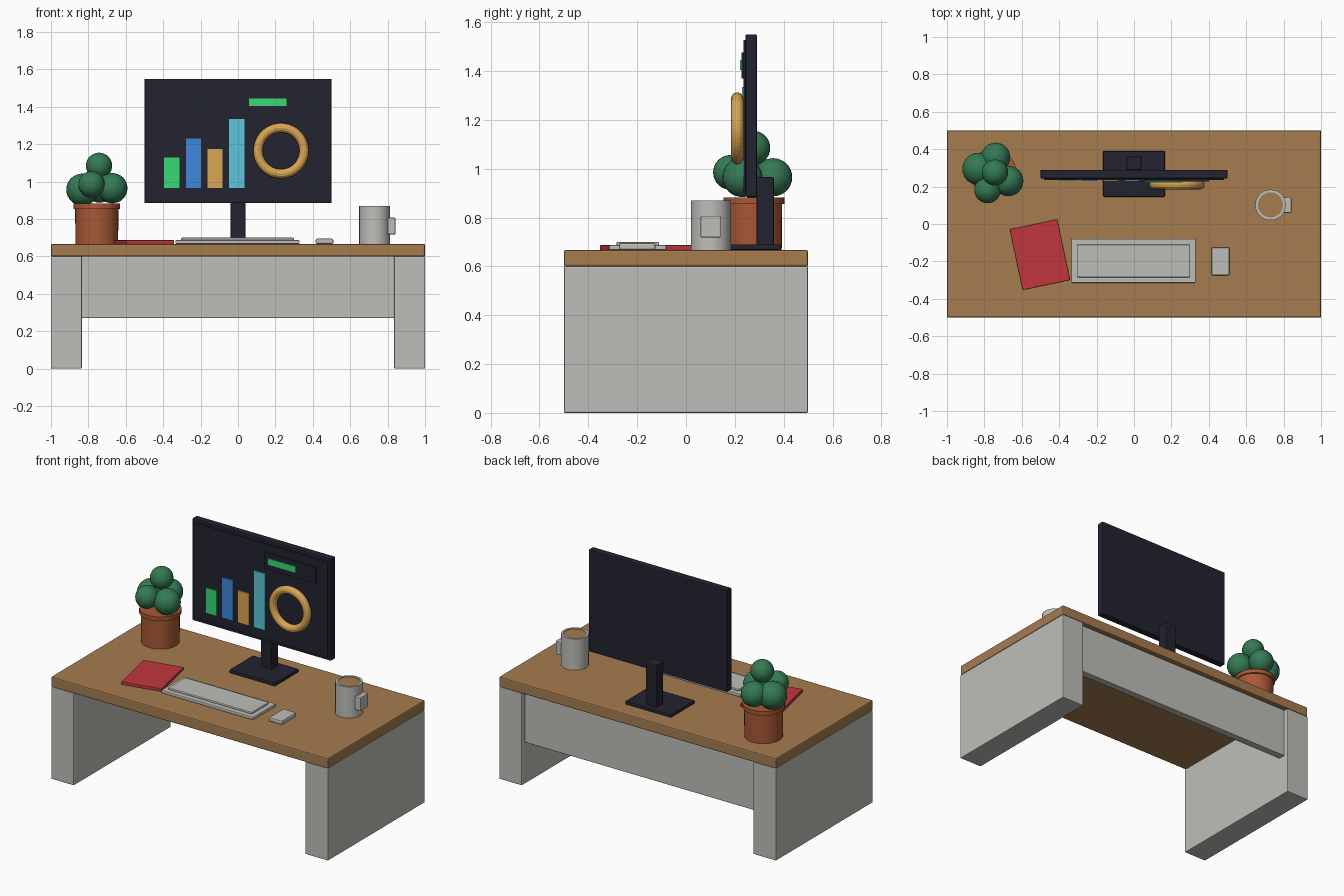
import bpy
from math import radians, pi

default = bpy.data.objects.get("Cube")
if default:
    bpy.data.objects.remove(default, do_unlink=True)


def material(name, hex_code):
    """Flat material from an sRGB hex code, stored as linear values."""
    srgb = [int(hex_code[i:i + 2], 16) / 255 for i in (0, 2, 4)]
    color = [c / 12.92 if c < 0.04 else ((c + 0.055) / 1.055) ** 2.4 for c in srgb] + [1]
    mat = bpy.data.materials.new(name)
    mat.use_nodes = True
    mat.diffuse_color = color
    bsdf = next(n for n in mat.node_tree.nodes if n.type == 'BSDF_PRINCIPLED')
    bsdf.inputs["Base Color"].default_value = color
    return mat


wood = material("warm wood", "A67C50")
grey = material("light grey", "BEBEB9")
dark = material("dark plastic", "232330")
red = material("notebook red", "C1373E")
clay = material("terracotta", "A85835")
leaf = material("leaf green", "347A54")
green = material("chart green", "38D973")
blue = material("chart blue", "3D87DA")
amber = material("chart amber", "DAA653")
cyan = material("chart cyan", "5EC5DA")


def finish(name, mat, smooth=False):
    obj = bpy.context.object
    obj.name = name
    obj.data.materials.append(mat)
    if smooth:
        bpy.ops.object.shade_smooth_by_angle(angle=radians(35))
    return obj


def box(name, mat, x, y, z, bevel=0.005, turn=0):
    """Box from (min, max) ranges along each axis, with softened edges."""
    spans = (x, y, z)
    bpy.ops.mesh.primitive_cube_add(size=1, location=[(a + b) / 2 for a, b in spans])
    obj = finish(name, mat)
    obj.scale = [b - a for a, b in spans]
    bpy.ops.object.transform_apply(location=False, rotation=False, scale=True)
    obj.rotation_euler.z = radians(turn)
    if bevel:
        mod = obj.modifiers.new("soft edges", 'BEVEL')
        mod.width = bevel
        mod.segments = 2
    return obj


def lathe(name, mat, center, profile, sides=32):
    """Surface of revolution from (radius, height) points, closed at the ends."""
    verts, faces = [], []
    from mathutils import Matrix, Vector
    for i in range(sides):
        spin = Matrix.Rotation(2 * pi * i / sides, 3, 'Z')
        verts += [spin @ Vector((r, 0, h)) for r, h in profile]
    n = len(profile)
    for i in range(sides):
        a, b = i * n, (i + 1) % sides * n
        faces += [(a + k, b + k, b + k + 1, a + k + 1) for k in range(n - 1)]
    faces.append([i * n for i in reversed(range(sides))])
    faces.append([i * n + n - 1 for i in range(sides)])
    mesh = bpy.data.meshes.new(name)
    mesh.from_pydata(verts, [], faces)
    obj = bpy.data.objects.new(name, mesh)
    obj.location = center
    bpy.context.collection.objects.link(obj)
    bpy.ops.object.select_all(action='DESELECT')
    obj.select_set(True)
    bpy.context.view_layer.objects.active = obj
    return finish(name, mat, smooth=True)


# Desk
TOP = 0.667
box("desk_top", wood, (-1, 1), (-0.5, 0.5), (0.6, TOP), 0.007)
box("right_leg", grey, (-1, -0.835), (-0.5, 0.5), (0, 0.6))
box("left_leg", grey, (0.835, 1), (-0.5, 0.5), (0, 0.6))
box("back_panel", grey, (-0.835, 0.835), (0.42, 0.47), (0.27, 0.6))

# Monitor and stand
box("monitor_base", dark, (-0.165, 0.165), (0.145, 0.39), (TOP, 0.69))
box("monitor_neck", dark, (-0.04, 0.04), (0.289, 0.36), (0.685, 0.965))
box("monitor_body", dark, (-0.5, 0.5), (0.244, 0.29), (0.885, 1.55))
box("screen", dark, (-0.48, 0.48), (0.236, 0.245), (0.905, 1.528), 0)

# Chart on the screen
bars = [("green", green, 1.13), ("blue", blue, 1.23), ("amber", amber, 1.175), ("cyan", cyan, 1.335)]
for i, (label, mat, height) in enumerate(bars):
    left = -0.395 + i * 0.116
    box(label + "_bar", mat, (left, left + 0.081), (0.229, 0.237), (0.965, height), 0)
box("caption_panel", dark, (0.03, 0.4), (0.228, 0.237), (1.37, 1.475), 0)
box("caption_strip", green, (0.06, 0.26), (0.222, 0.229), (1.405, 1.445), 0)
bpy.ops.mesh.primitive_torus_add(location=(0.23, 0.21, 1.165), rotation=(pi / 2, 0, 0),
                                 major_radius=0.123, minor_radius=0.025,
                                 major_segments=48, minor_segments=12)
finish("ring_chart", amber)

# Keyboard, mouse and notebook
box("keyboard_base", grey, (-0.335, 0.33), (-0.315, -0.08), (TOP, 0.687))
box("keyboard_keys", grey, (-0.305, 0.3), (-0.285, -0.11), (0.685, 0.7))
box("mouse", grey, (0.415, 0.51), (-0.275, -0.125), (TOP, 0.695), 0.008)
box("notebook", red, (-0.633, -0.373), (-0.33, 0.002), (TOP, 0.687), 0.003, turn=12)

# Mug with a drink inside
lathe("mug", grey, (0.73, 0.102, TOP),
      [(0.082, 0), (0.082, 0.203), (0.067, 0.203), (0.067, 0.19)])
lathe("drink", wood, (0.73, 0.102, TOP), [(0.067, 0.185), (0.067, 0.199)])
box("mug_handle", grey, (0.8, 0.842), (0.06, 0.142), (0.718, 0.807))

# Potted plant
lathe("pot", clay, (-0.755, 0.278, TOP),
      [(0.114, 0), (0.116, 0.188), (0.125, 0.188), (0.125, 0.215)])
leaves = [(-0.743, 0.275, 1.085, 0.07), (-0.832, 0.295, 0.957, 0.086),
          (-0.672, 0.23, 0.965, 0.081), (-0.783, 0.182, 0.985, 0.071),
          (-0.74, 0.357, 0.965, 0.078)]
for i, (x, y, z, r) in enumerate(leaves):
    bpy.ops.mesh.primitive_uv_sphere_add(segments=24, ring_count=16, radius=r, location=(x, y, z))
    finish(f"leaf_cluster_{i + 1}", leaf, smooth=True)
